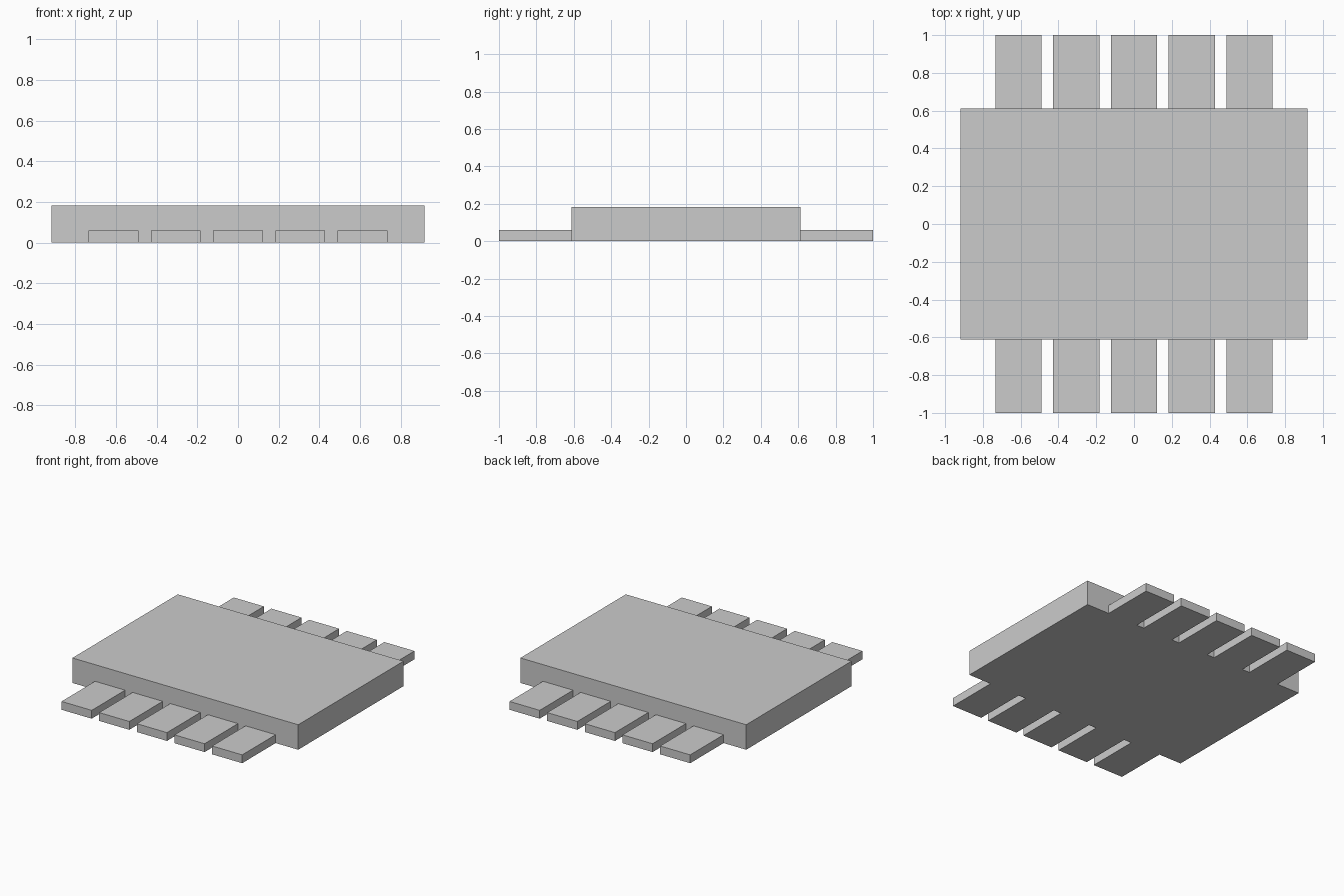
import bpy

if "Cube" in bpy.data.objects:
    bpy.data.objects.remove(bpy.data.objects["Cube"])

U = 0.0612            # base module of the part
BODY_Y = 10 * U       # half depth of the body


def box(name, x, y, z):
    """Add a box spanning the given (min, max) ranges."""
    spans = (x, y, z)
    bpy.ops.mesh.primitive_cube_add(size=1)
    ob = bpy.context.object
    ob.name = name
    for v in ob.data.vertices:
        v.co = [lo + (c + 0.5) * (hi - lo) for c, (lo, hi) in zip(v.co, spans)]
    return ob


# Flat chip body
box("body", (-15 * U, 15 * U), (-BODY_Y, BODY_Y), (0, 3 * U))

# Five flat pins along the front and back, flush with the underside
for i in range(5):
    cx = (i - 2) * 5 * U
    x = (cx - 2 * U, cx + 2 * U)
    box(f"front_pin_{i + 1}", x, (-1, -BODY_Y), (0, U))
    box(f"back_pin_{i + 1}", x, (BODY_Y, 1), (0, U))
